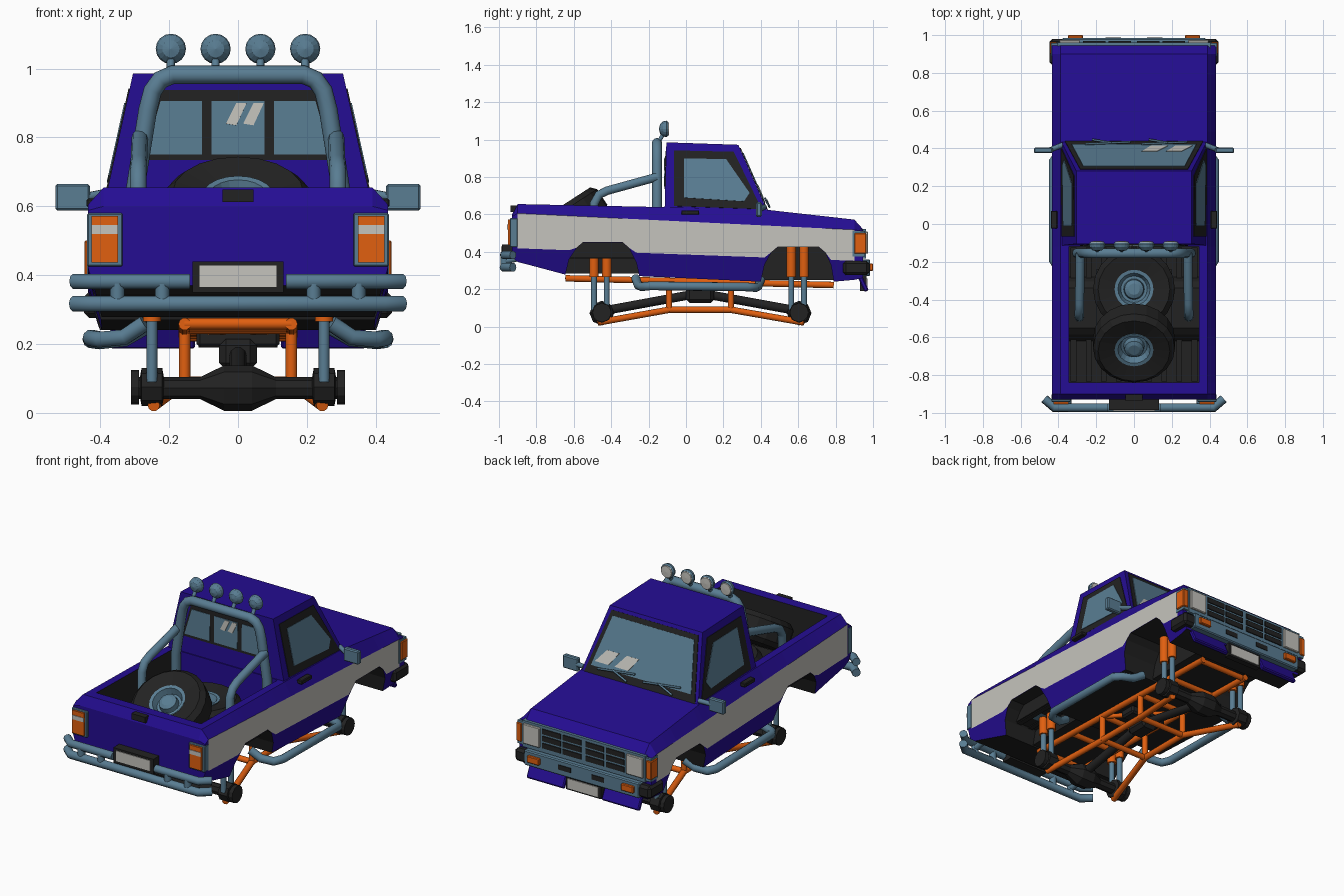
import bpy, bmesh, math
from mathutils import Matrix, Vector

if "Cube" in bpy.data.objects:
    bpy.data.objects.remove(bpy.data.objects["Cube"])


def mat(name, col):
    m = bpy.data.materials.new(name)
    m.diffuse_color = (*col, 1)
    m.use_nodes = True
    m.node_tree.nodes["Principled BSDF"].inputs["Base Color"].default_value = m.diffuse_color
    return m


PURPLE = mat("deep_violet_blue", (.018, .004, .29))
STEEL = mat("steel_blue", (.10, .205, .29))
ORANGE = mat("orange", (.75, .115, .005))
BLACK = mat("near_black", (.016, .016, .016))
WHITE = mat("off_white", (.56, .55, .51))


def finish(name, bm, mats):
    bmesh.ops.recalc_face_normals(bm, faces=bm.faces)
    me = bpy.data.meshes.new(name)
    bm.to_mesh(me)
    bm.free()
    for m in mats:
        me.materials.append(m)
    ob = bpy.data.objects.new(name, me)
    bpy.context.collection.objects.link(ob)
    return ob


def box(name, a, b, m, bevel=0, rot=0):
    bm = bmesh.new()
    bmesh.ops.create_cube(bm, size=1)
    a, b = Vector(a), Vector(b)
    size = [abs(q - p) for p, q in zip(a, b)]
    bmesh.ops.scale(bm, vec=size, verts=bm.verts)
    if bevel:
        bmesh.ops.bevel(bm, geom=bm.edges[:], offset=bevel, segments=1, affect='EDGES')
    bm.transform(Matrix.Translation((a + b) / 2) @ Matrix.Rotation(rot, 4, 'X'))
    return finish(name, bm, [m])


def tube(name, pts, r, m, res=3):
    cu = bpy.data.curves.new(name, 'CURVE')
    cu.dimensions = '3D'
    cu.bevel_depth, cu.bevel_resolution, cu.use_fill_caps = r, res, True
    sp = cu.splines.new('POLY')
    sp.points.add(len(pts) - 1)
    for p, c in zip(sp.points, pts):
        p.co = (*c, 1)
    tmp = bpy.data.objects.new(name + "_curve", cu)
    bpy.context.collection.objects.link(tmp)
    dg = bpy.context.evaluated_depsgraph_get()
    me = bpy.data.meshes.new_from_object(tmp.evaluated_get(dg))
    bpy.data.objects.remove(tmp)
    me.materials.clear()
    me.materials.append(m)
    ob = bpy.data.objects.new(name, me)
    bpy.context.collection.objects.link(ob)
    return ob


def lathe(name, prof, m, loc, rx=0, ry=0, n=16):
    bm = bmesh.new()
    rings = [[bm.verts.new((r * math.cos(t), r * math.sin(t), z))
              for t in (2 * math.pi * i / n for i in range(n))] for r, z in prof]
    for a, b in zip(rings, rings[1:]):
        for i in range(n):
            j = (i + 1) % n
            bm.faces.new((a[i], a[j], b[j], b[i]))
    bmesh.ops.remove_doubles(bm, verts=bm.verts, dist=1e-5)
    bm.transform(Matrix.Translation(loc) @ Matrix.Rotation(rx, 4, 'X') @ Matrix.Rotation(ry, 4, 'Y'))
    return finish(name, bm, [m])


def sheet(name, pts, m):
    bm = bmesh.new()
    f = bm.faces.new([bm.verts.new(p) for p in pts])
    ext = bmesh.ops.extrude_face_region(bm, geom=[f])['geom']
    f.normal_update()
    c = sum((Vector(p) for p in pts), Vector()) / len(pts)
    inward = Vector((0, .1, .7)) - c
    n = f.normal if f.normal.dot(inward) > 0 else -f.normal
    bmesh.ops.translate(bm, vec=n * .004, verts=[v for v in ext if isinstance(v, bmesh.types.BMVert)])
    return finish(name, bm, [m])


def lerp(table, y):
    for (a, u), (b, v) in zip(table, table[1:]):
        if y <= b:
            return u + (v - u) * (y - a) / (b - a)
    return table[-1][1]


# Body: lofted along y, with wheel arches in the underside and a sunken bed
TOP = [(-.93, .60), (-.90, .655), (.4, .628), (.9, .572), (.945, .522)]
BOTTOM = [(-.93, .37), (-.90, .345), (-.84, .33), (-.84, .33), (-.645, .278), (-.625, .36), (-.585, .42),
          (-.55, .45), (-.34, .45), (-.305, .42), (-.265, .34), (-.25, .27), (-.12, .264), (-.12, .264),
          (.40, .24), (.42, .33), (.455, .395), (.49, .425), (.71, .425), (.745, .395), (.775, .33),
          (.79, .24), (.90, .25), (.945, .26)]
bm = bmesh.new()
rings, in_bed = [], False
for i, (y, zb) in enumerate(BOTTOM):
    if i in (3, 13):
        in_bed = i == 3
    top = lerp(TOP, y)
    hi = min(.605 - (y + .89) * .049, top - .012)
    lo = max(.418 - (y + .89) * .037, zb + .0015)
    xb = .435 - max(0, lo - zb) * .3
    half = [(xb, zb), (.435, lo), (.435, hi), (.39, top), (.345, top), (.345, .37 if in_bed else top)]
    ring = half + [(-x, z) for x, z in reversed(half)]
    rings.append([bm.verts.new((x, y, z)) for x, z in ring])
for a, b in zip(rings, rings[1:]):
    for k in range(12):
        j = (k + 1) % 12
        f = bm.faces.new((a[k], a[j], b[j], b[k]))
        yc = f.calc_center_median().y
        if k == 11 or (k in (4, 5, 6) and -.85 < yc < -.13):
            f.material_index = 1
        elif k in (1, 9) and -.9 < yc < .9:
            f.material_index = 2
bm.faces.new(rings[0])
bm.faces.new(rings[-1])
bmesh.ops.remove_doubles(bm, verts=bm.verts, dist=.0004)
bmesh.ops.dissolve_degenerate(bm, edges=bm.edges, dist=.0001)
finish("truck_body", bm, [PURPLE, BLACK, WHITE])
for n, y0, y1, z0, z1 in (("rear", -.65, -.24, .285, .46), ("front", .39, .80, .25, .44)):
    box(n + "_wheel_well_core", (-.2, y0, z0), (.2, y1, z1), BLACK)
for i in range(9):
    box("bed_rib", (-.32 + i * .08 - .015, -.835, .365), (-.32 + i * .08 + .015, -.125, .38), BLACK)

# Cab
bm = bmesh.new()
low = [bm.verts.new(p) for p in ((-.392, -.115, .59), (.392, -.115, .59), (.392, .448, .59), (-.392, .448, .59))]
up = [bm.verts.new(p) for p in ((-.305, -.105, .985), (.305, -.105, .985), (.305, .28, .972), (-.305, .28, .972))]
bm.faces.new(low)
bm.faces.new(up)
for i in range(4):
    bm.faces.new((low[i], low[(i + 1) % 4], up[(i + 1) % 4], up[i]))
finish("cab", bm, [PURPLE])


def cab_x(z):
    return .392 - (z - .59) * .2215


def on_side(s, pts, o):
    return [(s * (cab_x(z) + o), y, z) for y, z in pts]


def on_front(pts, o):
    return [(x, .448 - (z - .59) * .44 + o, z) for x, z in pts]


def on_rear(pts, o):
    return [(x, -.115 + (z - .59) * .025 - o, z) for x, z in pts]


# Windows
for s in (-1, 1):
    sheet("side_window_frame", on_side(s, [(-.065, .645), (-.065, .942), (.255, .935), (.405, .628)], .004), BLACK)
    sheet("side_window_glass", on_side(s, [(-.01, .69), (-.01, .90), (.215, .895), (.34, .715), (.31, .67)], .007), STEEL)
    sheet("rear_side_pane", on_rear([(s * .105, .75), (s * .27, .75), (s * .225, .905), (s * .105, .905)], .007), STEEL)
sheet("windshield_frame", on_front([(-.365, .622), (.365, .622), (.285, .955), (-.285, .955)], .005), BLACK)
sheet("windshield_glass", on_front([(-.33, .665), (.33, .665), (.268, .93), (-.268, .93)], .009), STEEL)
sheet("rear_window_frame", on_rear([(-.285, .735), (.285, .735), (.23, .938), (-.23, .938)], .004), BLACK)
sheet("rear_middle_pane", on_rear([(-.077, .75), (.077, .75), (.077, .905), (-.077, .905)], .007), STEEL)
for x in (-.035, .015):
    sheet("rear_glint", on_rear([(x, .84), (x + .03, .835), (x + .06, .9), (x + .03, .9)], .010), WHITE)
for x in (.04, .17):
    sheet("windshield_glint", on_front([(x + .05, .69), (x + .14, .69), (x + .08, .76), (x, .76)], .012), WHITE)
for x in (-.22, .08):
    tube("wiper", on_front([(x, .64), (x + .1, .675)], .02), .006, STEEL, 1)
    tube("wiper_blade", on_front([(x - .04, .685), (x + .2, .66)], .017), .006, STEEL, 1)

for s in (-1, 1):
    # Mirrors and door handles
    box("door_mirror", (s * .43, .375, .587), (s * .53, .405, .665), STEEL, .006)
    tube("mirror_arm", [(s * .375, .42, .64), (s * .45, .39, .625)], .014, STEEL, 1)
    box("door_handle", (s * .405, -.025, .598), (s * .44, .07, .622), BLACK, .004)
    # Tail lights
    box("tail_light_frame", (s * .335, -.942, .425), (s * .438, -.90, .58), STEEL, .004)
    box("tail_light", (s * .348, -.953, .437), (s * .425, -.93, .572), ORANGE)
    box("reversing_light", (s * .348, -.956, .52), (s * .425, -.94, .545), WHITE)
    # Front corner lamps, headlights, bumper ends, lower valance
    box("corner_lamp_frame", (s * .40, .89, .375), (s * .439, .958, .512), STEEL)
    box("corner_lamp", (s * .41, .90, .39), (s * .446, .964, .50), ORANGE, .004)
    box("headlight", (s * .285, .94, .39), (s * .395, .974, .508), WHITE, .004)
    box("bumper_end", (s * .36, .84, .275), (s * .447, .98, .352), BLACK, .015)
    box("turn_signal", (s * .27, .95, .298), (s * .35, 1.0, .338), ORANGE, .004)
    box("bumper_slot", (s * .07, .95, .305), (s * .15, .988, .333), BLACK)
    box("front_valance", (s * .125, .935, .185), (s * .37, .96, .275), PURPLE, .006, math.radians(25))
    for z in (.392, .434, .476):
        for x0, x1 in ((.015, .135), (.15, .27)):
            box("grille_opening", (s * x0, .95, z), (s * x1, .968, z + .03), BLACK)
    # Roll bar struts and side steps
    tube("roll_bar_strut", [(s * .285, -.155, .80), (s * .288, -.42, .727), (s * .29, -.465, .705),
                            (s * .29, -.49, .66), (s * .29, -.495, .37)], .024, STEEL)
    box("strut_foot", (s * .25, -.53, .37), (s * .33, -.455, .385), STEEL)
    tube("side_step", [(s * .27, -.27, .26), (s * .33, -.255, .22), (s * .40, -.235, .213), (s * .428, -.19, .218),
                       (s * .428, .33, .212), (s * .40, .37, .208), (s * .33, .385, .215), (s * .27, .40, .25)], .024, STEEL)
    # Rear bumper upper tubes and joints
    tube("rear_bumper_upper", [(s * .14, -.972, .382), (s * .42, -.972, .382), (s * .475, -.925, .382)], .023, STEEL)
    for x in (.22, .35):
        tube("rear_bumper_joint", [(s * x, -.972, .32), (s * x, -.972, .38)], .021, STEEL)
    tube("rear_bumper_mount", [(s * .35, -.97, .35), (s * .35, -.88, .37)], .018, STEEL)

# Grille panel, bumper and plates
box("grille_panel", (-.405, .925, .365), (.405, .962, .522), STEEL)
box("front_bumper", (-.38, .92, .27), (.38, .984, .36), STEEL, .006)
box("front_plate_holder", (-.115, .93, .19), (.115, .965, .27), BLACK)
box("front_plate", (-.10, .955, .20), (.10, .97, .258), WHITE)
box("rear_plate_holder", (-.132, -.985, .35), (.132, -.92, .44), BLACK)
box("rear_plate", (-.112, -.989, .366), (.112, -.98, .428), WHITE)
box("tailgate_handle", (-.045, -.938, .613), (.045, -.89, .648), BLACK)
tube("rear_bumper_lower", [(-.475, -.925, .317), (-.42, -.974, .317), (.42, -.974, .317), (.475, -.925, .317)], .024, STEEL)

# Roll bar with lamps
half = [(.30, .37), (.30, .64), (.262, .88), (.248, .935), (.225, .967), (.19, .982)]
bar = half + [(-x, z) for x, z in reversed(half)]
tube("roll_bar", [(x, -.155, z) for x, z in bar], .027, STEEL)
for x in (-.195, -.065, .065, .195):
    tube("lamp_stem", [(x, -.145, .99), (x, -.115, 1.04)], .012, STEEL, 1)
    lathe("roof_lamp", [(0, -.03), (.025, -.024), (.04, -.008), (.044, .01), (.038, .018), (0, .018)],
          STEEL, (x, -.115, 1.057), -math.pi / 2)
    lathe("roof_lamp_lens", [(.037, .017), (.034, .023), (0, .025)], WHITE, (x, -.115, 1.057), -math.pi / 2)

# Spare wheels in the bed
for loc, rx in (((0, -.345, .455), 0), ((0, -.63, .575), math.radians(33))):
    lathe("spare_tyre", [(.10, -.06), (.19, -.078), (.217, -.05), (.217, .05), (.19, .078), (.10, .062), (.10, -.06)],
          BLACK, loc, rx, n=20)
    lathe("spare_rim", [(.103, .068), (.085, .066), (.07, .03), (.055, .03), (.05, .06), (.03, .07), (0, .07)],
          STEEL, loc, rx, n=20)
    lathe("spare_rim_back", [(.103, -.06), (0, -.05)], STEEL, loc, rx, n=20)

# Tubular frame
for s in (-1, 1):
    x = s * .155
    tube("frame_rail", [(x, -.645, .258), (x, .79, .222)], .018, ORANGE)
    tube("lower_rail", [(s * .245, -.47, .022), (x, -.09, .09), (x, .24, .09), (s * .245, .63, .022)], .018, ORANGE)
    for y in (-.09, .24):
        tube("frame_post", [(x, y, .08), (x, y, .24)], .017, ORANGE)
    tube("frame_brace", [(x, -.09, .243), (0, .075, .24), (x, .24, .236)], .014, ORANGE)
for y in (-.63, -.36, -.09, .24, .50, .77):
    tube("frame_crossbar", [(-.155, y, .243 - y * .025), (.155, y, .243 - y * .025)], .017, ORANGE)
for y in (-.09, .24):
    tube("lower_crossbar", [(-.155, y, .09), (.155, y, .09)], .017, ORANGE)

# Axles, drive shafts and shock absorbers
for n, y in (("rear", -.45), ("front", .605)):
    prof = [(0, -.29), (.032, -.29), (.032, -.11), (.066, -.04), (.066, .04), (.032, .11), (.032, .29), (0, .29)]
    lathe(n + "_axle", prof, BLACK, (0, y, .072), 0, math.pi / 2, n=8)
    d = 1 if y < 0 else -1
    tube(n + "_drive_shaft", [(0, y + d * .04, .09), (0, .075 - d * .05, .17)], .025, BLACK)
    for s in (-1, 1):
        lathe(n + "_hub", [(0, -.012), (.05, -.012), (.05, .012), (0, .012)], BLACK, (s * .299, y, .075), 0, math.pi / 2, n=12)
        lathe(n + "_axle_knuckle", [(0, -.04), (.055, -.03), (.055, .03), (0, .04)], BLACK, (s * .25, y, .075), 0, math.pi / 2, n=8)
        for dy in (-.034, .034):
            tube(n + "_shock_rod", [(s * .25, y + dy - .008, .09), (s * .25, y + dy - .008, .28)], .016, STEEL)
            tube(n + "_shock_body", [(s * .25, y + dy - .008, .265), (s * .25, y + dy - .008, .448)], .026, ORANGE)
box("transfer_case", (-.055, .0, .125), (.055, .15, .215), BLACK, .02)
box("gearbox_mount", (-.12, .03, .19), (.12, .13, .24), BLACK, .01)
